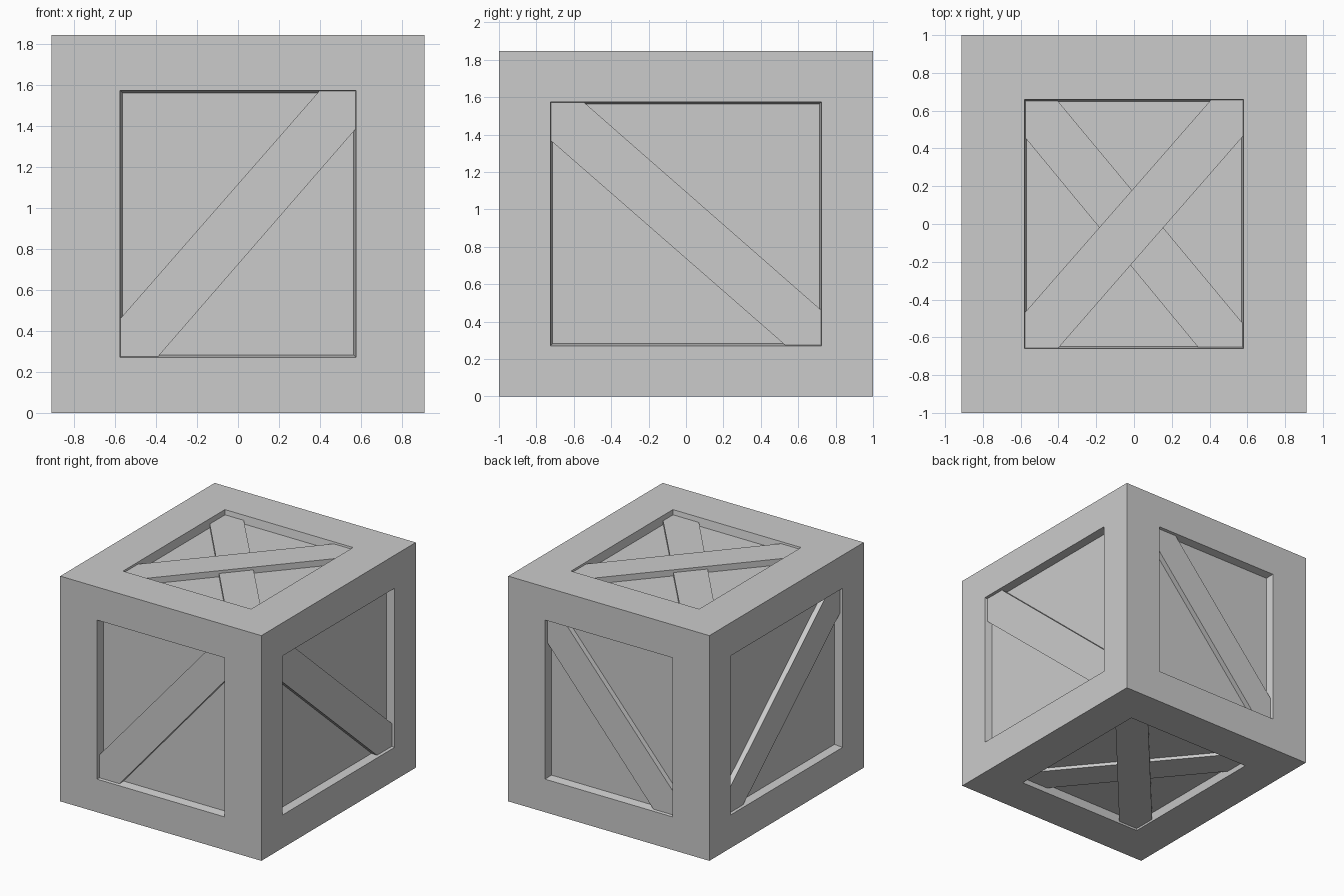
import bpy, bmesh
from mathutils import Vector

if "Cube" in bpy.data.objects:
    bpy.data.objects.remove(bpy.data.objects["Cube"])

HALF = Vector((0.912, 1.0, 0.923))   # half size of the crate
DEPTH, TAPER = 0.065, 0.012          # recess depth and wall slope


def make(name, bm):
    bmesh.ops.remove_doubles(bm, verts=bm.verts, dist=1e-5)
    bmesh.ops.recalc_face_normals(bm, faces=bm.faces)
    mesh = bpy.data.meshes.new(name)
    bm.to_mesh(mesh)
    bm.free()
    obj = bpy.data.objects.new(name, mesh)
    bpy.context.collection.objects.link(obj)
    obj.location.z = HALF.z
    return obj


def place(axes, side, u, v, depth):
    """Point on a crate side, sunk inwards by depth."""
    p = Vector((0, 0, 0))
    p[axes[0]], p[axes[1]] = u, v
    p[axes[2]] = side * (HALF[axes[2]] - depth)
    return p


def rect(axes, side, a, b, depth):
    return [place(axes, side, u, v, depth)
            for u, v in ((-a, -b), (a, -b), (a, b), (-a, b))]


# axes (u, v, normal), opening half sizes, braces:
# (name, direction, lower end cut u/v, upper end cut u/v, depth below rim)
PANELS = {
    "front_back": ((0, 2, 1), 0.577, 0.652,
                   [("brace", 1, .185, .188, .178, .188, .022)]),
    "side": ((1, 2, 0), 0.725, 0.652,
             [("brace", -1, .192, .19, .178, .206, .022)]),
    "top_bottom": ((0, 1, 2), 0.581, 0.66,
                   [("upper_brace", 1, .178, .188, .172, .192, .015),
                    ("lower_brace", -1, .238, .13, .172, .2, .038)]),
}

# Crate body: rim, sloped recess walls and panel floor on all six sides
bm = bmesh.new()
for axes, a, b, _ in PANELS.values():
    for side in (-1, 1):
        loops = [rect(axes, side, HALF[axes[0]], HALF[axes[1]], 0),
                 rect(axes, side, a, b, 0),
                 rect(axes, side, a - TAPER, b - TAPER, DEPTH)]
        rings = [[bm.verts.new(p) for p in loop] for loop in loops]
        for r, s in zip(rings, rings[1:]):
            for i in range(4):
                j = (i + 1) % 4
                bm.faces.new((r[i], r[j], s[j], s[i]))
        bm.faces.new(rings[2])
make("crate_body", bm)

# Diagonal braces filling the corners of each recess
for panel, (axes, a, b, braces) in PANELS.items():
    for name, d, p1, q1, p2, q2, top in braces:
        outline = [(-a, -b), (-a + p1, -b), (a, b - q2),
                   (a, b), (a - p2, b), (-a, -b + q1)]
        k = 1 - TAPER * top / DEPTH / a
        for side, tag in ((-1, "near"), (1, "far")):
            bm = bmesh.new()
            upper, base = [[bm.verts.new(place(axes, side, d * u * k, v * k, h))
                            for u, v in outline] for h in (top, DEPTH + 0.002)]
            bm.faces.new(upper)
            bm.faces.new(base)
            for i in range(6):
                j = (i + 1) % 6
                bm.faces.new((upper[i], upper[j], base[j], base[i]))
            make(f"{panel}_{name}_{tag}", bm)
